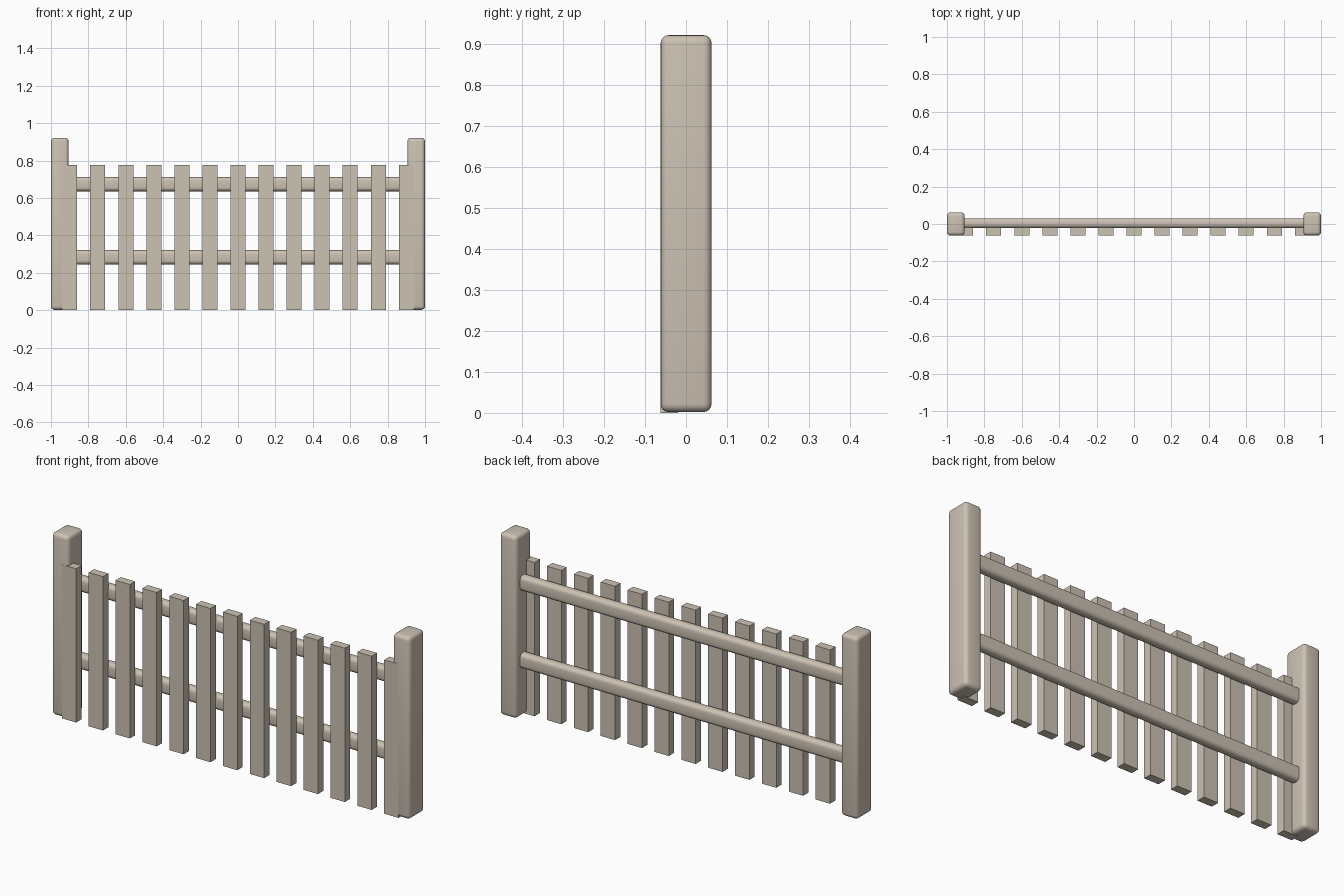
import bpy
import bmesh
import math

cube = bpy.data.objects.get("Cube")
if cube:
    bpy.data.objects.remove(cube, do_unlink=True)

# Single painted-wood colour
wood = bpy.data.materials.new("pale_beige_wood")
wood.use_nodes = True
color = (0.61, 0.54, 0.455, 1.0)
wood.diffuse_color = color
wood.node_tree.nodes["Principled BSDF"].inputs["Base Color"].default_value = color


def box(name, low, high, round_edges=None, radius=0.02):
    """Box between two corners; round_edges picks which edges get rounded."""
    bm = bmesh.new()
    bmesh.ops.create_cube(bm, size=1)
    for v in bm.verts:
        v.co = [low[i] if v.co[i] < 0 else high[i] for i in range(3)]
    if round_edges:
        edges = [e for e in bm.edges if round_edges(e)]
        bmesh.ops.bevel(bm, geom=edges, offset=radius, segments=4,
                        profile=0.5, affect='EDGES')
    mesh = bpy.data.meshes.new(name)
    bm.to_mesh(mesh)
    bm.free()
    mesh.materials.append(wood)
    obj = bpy.data.objects.new(name, mesh)
    bpy.context.collection.objects.link(obj)
    if round_edges:
        bpy.ops.object.select_all(action='DESELECT')
        obj.select_set(True)
        bpy.context.view_layer.objects.active = obj
        bpy.ops.object.shade_smooth_by_angle(angle=math.radians(35))
    return obj


def along_x(edge):
    a, b = edge.verts
    return abs(a.co.x - b.co.x) > 0.5


# Rounded end posts
for side, inner, outer in (("right", -1.0, -0.905), ("left", 0.905, 1.0)):
    box(f"{side}_post", (inner, -0.062, 0.002), (outer, 0.0625, 0.922),
        lambda e: True)

# Two rails between the posts
for name, z in (("lower_rail", 0.245), ("upper_rail", 0.636)):
    box(name, (-0.93, -0.021, z), (0.93, 0.03, z + 0.076), along_x)

# Evenly spaced pickets on the front of the rails
PICKETS = 13
SPACING = 0.15
for i in range(PICKETS):
    x = (i - PICKETS // 2) * SPACING
    box(f"picket_{i + 1}", (x - 0.04, -0.0625, 0), (x + 0.04, -0.02, 0.776))
